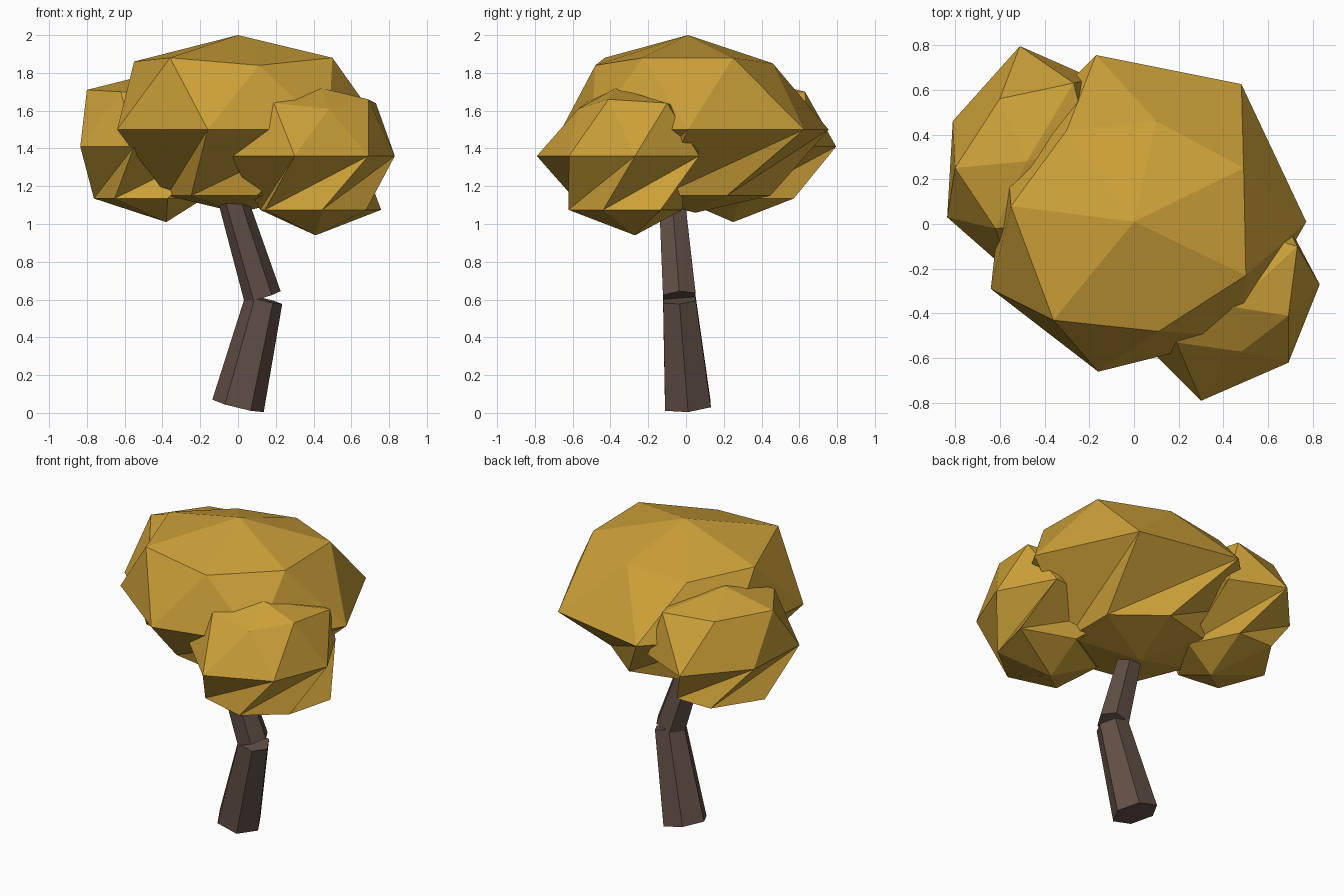
import bpy, bmesh
from math import pi
from mathutils import Matrix, Vector

if "Cube" in bpy.data.objects:
    bpy.data.objects.remove(bpy.data.objects["Cube"])


def material(name, rgb):
    mat = bpy.data.materials.new(name)
    mat.use_nodes = True
    mat.diffuse_color = (*rgb, 1)
    bsdf = mat.node_tree.nodes["Principled BSDF"]
    bsdf.inputs["Base Color"].default_value = (*rgb, 1)
    bsdf.inputs["Roughness"].default_value = 0.9
    return mat


bark = material("dark bark", (0.118, 0.078, 0.06))
leaf = material("golden leaves", (0.6, 0.35, 0.04))


def finish(bm, name, mat):
    bmesh.ops.recalc_face_normals(bm, faces=bm.faces)
    mesh = bpy.data.meshes.new(name)
    bm.to_mesh(mesh)
    bm.free()
    mesh.materials.append(mat)
    obj = bpy.data.objects.new(name, mesh)
    bpy.context.collection.objects.link(obj)


def log(name, start, end, r_start, r_end):
    """Tapered six-sided log between two points, with corners towards the sides."""
    start, end = Vector(start), Vector(end)
    axis = end - start
    bm = bmesh.new()
    bmesh.ops.create_cone(bm, cap_ends=True, segments=6, radius1=r_start,
                          radius2=r_end, depth=axis.length)
    tilt = Vector((0, 0, 1)).rotation_difference(axis).to_matrix()
    bmesh.ops.rotate(bm, verts=bm.verts, matrix=tilt @ Matrix.Rotation(pi / 6, 3, "Z"))
    bmesh.ops.translate(bm, verts=bm.verts, vec=(start + end) / 2)
    finish(bm, name, bark)


def crown(name, apex, upper, rim, rim_z, base, low_z, low_scales, lag):
    """Faceted leaf clump: apex, upper ring, level rim, skewed lower ring, base."""
    n = len(rim)
    base = Vector(base)
    rim = [Vector((x, y, rim_z)) for x, y in rim]
    lower = []
    for i, scale in enumerate(low_scales):
        p = base.lerp(rim[i].lerp(rim[i - 1], lag), scale)
        p.z = low_z
        lower.append(p)
    bm = bmesh.new()
    rings = [[bm.verts.new(p) for p in ring] for ring in (upper, rim, lower)]
    top, bottom = bm.verts.new(apex), bm.verts.new(base)
    for i in range(n):
        j = (i + 1) % n
        bm.faces.new((top, rings[0][i], rings[0][j]))
        bm.faces.new((bottom, rings[2][j], rings[2][i]))
        # upper ring sits between rim corners
        bm.faces.new((rings[0][i], rings[1][i - 1], rings[1][i]))
        bm.faces.new((rings[0][i], rings[1][i], rings[0][j]))
        # lower ring hangs skewed below the rim
        bm.faces.new((rings[1][i], rings[2][i], rings[1][j]))
        bm.faces.new((rings[1][j], rings[2][i], rings[2][j]))
    finish(bm, name, leaf)


# Bent trunk
log("lower_trunk", (0, 0.01, 0.037), (0.137, -0.035, 0.6), 0.14, 0.1)
log("upper_trunk", (0.13, -0.035, 0.615), (-0.05, -0.08, 1.2), 0.1, 0.075)

# Leaf clumps
crown("main_crown", (0, 0.01, 2),
      [(-.55, .08, 1.86), (-.36, -.43, 1.88), (.11, -.48, 1.84), (.5, -.23, 1.88),
       (.49, .25, 1.88), (.1, .46, 1.85), (-.3, .42, 1.82)],
      [(-.64, -.29), (-.16, -.66), (.48, -.5), (.77, .01), (.48, .625),
       (-.17, .755), (-.57, .35)],
      1.5, (0, .05, 1.06), 1.15, [.62] * 7, .5)
crown("front_crown", (.44, -.37, 1.72),
      [(.1, -.25, 1.63), (.19, -.53, 1.64), (.48, -.57, 1.61), (.69, -.41, 1.66),
       (.73, -.1, 1.64), (.4, 0, 1.6)],
      [(-.04, -.45), (.3, -.79), (.69, -.62), (.83, -.27), (.65, .07), (.1, 0)],
      1.36, (.41, -.27, .94), 1.075, [.8, .85, .78, .8, 1, .8], .6)
crown("back_crown", (-.48, .28, 1.79),
      [(-.8, .25, 1.71), (-.62, -.02, 1.7), (-.3, 0, 1.7), (-.2, .35, 1.7),
       (-.27, .63, 1.7), (-.6, .56, 1.7)],
      [(-.835, .03), (-.55, -.22), (-.1, .05), (-.18, .65), (-.51, .795), (-.81, .46)],
      1.41, (-.38, .25, 1.01), 1.135, [.87, .8, .8, .8, .7, .78], .6)
